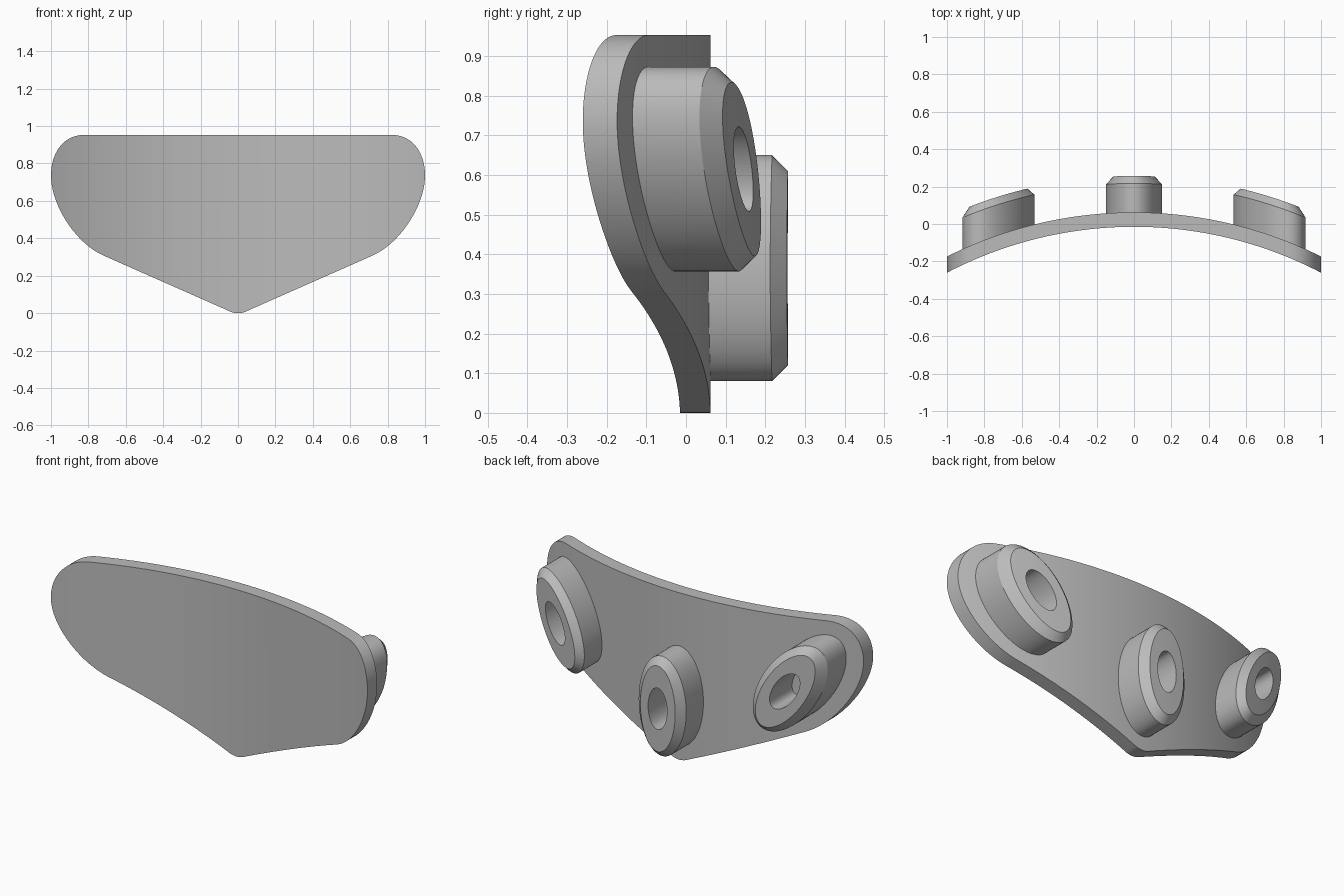
import bpy, bmesh, math
from mathutils import Vector
from mathutils.geometry import interpolate_bezier

cube = bpy.data.objects.get("Cube")
if cube:
    bpy.data.objects.remove(cube, do_unlink=True)

# All curved surfaces are concentric about one vertical axis
AXIS_Y = -2.175
FRONT_R, BACK_R = 2.16, 2.237
CHAMFER_R, TOP_R = 2.392, 2.432


def on_arc(x, z, r):
    return (x, AXIS_Y + math.sqrt(r * r - x * x), z)


grey = bpy.data.materials.new("plain_grey")
grey.use_nodes = True
colour = (0.5, 0.5, 0.5, 1)
grey.diffuse_color = colour
grey.node_tree.nodes["Principled BSDF"].inputs["Base Color"].default_value = colour


def finish(bm, name):
    bmesh.ops.remove_doubles(bm, verts=bm.verts, dist=1e-5)
    bmesh.ops.recalc_face_normals(bm, faces=bm.faces)
    mesh = bpy.data.meshes.new(name)
    bm.to_mesh(mesh)
    bm.free()
    mesh.materials.append(grey)
    obj = bpy.data.objects.new(name, mesh)
    bpy.context.collection.objects.link(obj)
    bpy.ops.object.select_all(action="DESELECT")
    obj.select_set(True)
    bpy.context.view_layer.objects.active = obj
    bpy.ops.object.shade_smooth_by_angle(angle=math.radians(25))
    return obj


def bezier(*points):
    return interpolate_bezier(*[Vector((x, z, 0)) for x, z in points], 24)


def height_at(curve, x):
    for p, q in zip(curve, curve[1:]):
        if p.x <= x <= q.x:
            return p.y + (q.y - p.y) * (x - p.x) / max(q.x - p.x, 1e-9)
    return curve[-1].y


# Plate outline: upper and lower edge of one half, from the middle outwards
upper = [Vector((0, 0.953, 0))] + bezier((0.82, 0.953), (0.94, 0.953), (1, 0.85), (1, 0.735))
lower = (bezier((0, 0), (0.03, 0), (0.045, 0.01), (0.07, 0.021))
         + bezier((0.72, 0.308), (0.87, 0.375), (1, 0.58), (1, 0.735)))

# Curved plate made of vertical strips, closer together near the tips and the point
half = sorted({math.sin(math.pi / 2 * i / 48) for i in range(49)}
              | {p.x for p in lower[:24:4]} | {0.72, 0.82})
columns = [-x for x in reversed(half[1:])] + half
bm = bmesh.new()
rows = []
for x in columns:
    lo, hi = height_at(lower, abs(x)), height_at(upper, abs(x))
    rows.append([bm.verts.new(on_arc(x, z, r))
                 for z, r in ((lo, FRONT_R), (hi, FRONT_R), (hi, BACK_R), (lo, BACK_R))])
for a, b in zip(rows, rows[1:]):
    for k in range(4):
        n = (k + 1) % 4
        bm.faces.new((a[k], b[k], b[n], a[n]))
finish(bm, "curved_plate")


# Oval boss with chamfered rim and blind oval hole
def boss(name, cx, cz, tilt, sides=64):
    bm = bmesh.new()
    profile = [(0.15, 0.285, FRONT_R + 0.04), (0.15, 0.285, CHAMFER_R),
               (0.11, 0.245, TOP_R), (0.06, 0.118, TOP_R), (0.06, 0.118, BACK_R)]
    rings = []
    for a, b, r in profile:
        ring = []
        for i in range(sides):
            t = 2 * math.pi * i / sides
            u, v = a * math.cos(t), b * math.sin(t)
            x = cx + u * math.cos(tilt) + v * math.sin(tilt)
            z = cz - u * math.sin(tilt) + v * math.cos(tilt)
            ring.append(bm.verts.new(on_arc(x, z, r)))
        rings.append(ring)
    for p, q in zip(rings, rings[1:]):
        for i in range(sides):
            j = (i + 1) % sides
            bm.faces.new((p[i], p[j], q[j], q[i]))
    bm.faces.new(rings[0])
    bm.faces.new(rings[-1])
    finish(bm, name)


boss("middle_boss", 0, 0.365, 0)
for side, name in ((1, "left_boss"), (-1, "right_boss")):
    boss(name, side * 0.725, 0.615, side * math.radians(30))
